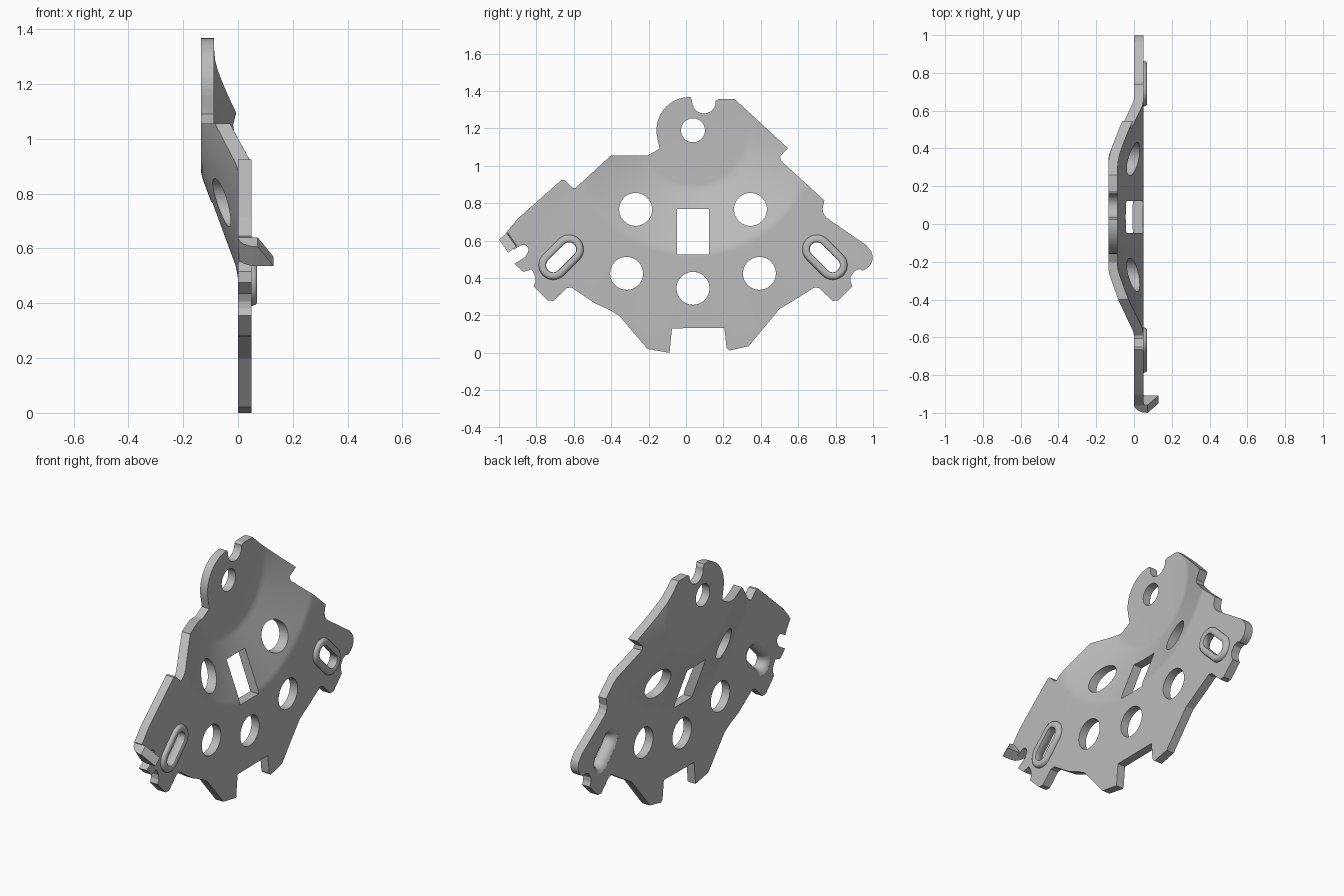
import bpy, bmesh, math
from mathutils import Vector

if "Cube" in bpy.data.objects:
    bpy.data.objects.remove(bpy.data.objects["Cube"])

MID = 0.0375            # y of the plate's symmetry line
HUB = (MID, 1.19)       # centre of the dished area

steel = bpy.data.materials.new("grey steel")
steel.use_nodes = True
steel.diffuse_color = (0.5, 0.5, 0.5, 1)
steel.node_tree.nodes["Principled BSDF"].inputs["Base Color"].default_value = (0.5, 0.5, 0.5, 1)


def finish(bm, name):
    bmesh.ops.recalc_face_normals(bm, faces=bm.faces)
    mesh = bpy.data.meshes.new(name)
    bm.to_mesh(mesh)
    bm.free()
    mesh.materials.append(steel)
    obj = bpy.data.objects.new(name, mesh)
    bpy.context.collection.objects.link(obj)
    return obj


def activate(obj):
    bpy.ops.object.select_all(action="DESELECT")
    obj.select_set(True)
    bpy.context.view_layer.objects.active = obj


def smooth(obj, degrees):
    activate(obj)
    bpy.ops.object.shade_smooth_by_angle(angle=math.radians(degrees))


def add_prism(bm, points, x0=-0.5, x1=0.5):
    """Extrude a (y, z) outline along x."""
    face = bm.faces.new([bm.verts.new((x0, y, z)) for y, z in points])
    moved = bmesh.ops.extrude_face_region(bm, geom=[face])["geom"]
    bmesh.ops.translate(bm, vec=(x1 - x0, 0, 0),
                        verts=[v for v in moved if isinstance(v, bmesh.types.BMVert)])


def arc(cy, cz, r, start, end, steps):
    angles = [math.radians(start + (end - start) * i / steps) for i in range(steps + 1)]
    return [(cy + r * math.cos(a), cz + r * math.sin(a)) for a in angles]


def circle(cy, cz, r):
    return arc(cy, cz, r, 0, 360, 48)[:-1]


def stadium(cy, cz, r, half, tilt):
    dy, dz = half * math.cos(math.radians(tilt)), half * math.sin(math.radians(tilt))
    return (arc(cy + dy, cz + dz, r, tilt - 90, tilt + 90, 16)
            + arc(cy - dy, cz - dz, r, tilt + 90, tilt + 270, 16))


def boolean(obj, cutter, operation):
    cutter.hide_render = True
    mod = obj.modifiers.new(operation.lower(), "BOOLEAN")
    mod.operation, mod.object, mod.solver = operation, cutter, "EXACT"
    activate(obj)
    bpy.ops.object.modifier_apply(modifier=mod.name)
    bpy.data.objects.remove(cutter)


# Dished sheet: a revolved section with softened bends
front = [(0, -.087), (.29, -.087), (.315, -.083), (.34, -.075),
         (.635, .04), (.655, .046), (.68, .05), (1.5, .05)]
back = [(0, -.135), (.31, -.135), (.33, -.131), (.35, -.124),
        (.655, -.01), (.675, -.004), (.70, 0), (1.5, 0)]
bm = bmesh.new()
ring = [bm.verts.new((x, HUB[0], HUB[1] + r)) for r, x in front + back[::-1]]
edges = [bm.edges.new(pair) for pair in zip(ring, ring[1:])]
bmesh.ops.spin(bm, geom=ring + edges, cent=(0, *HUB), axis=(1, 0, 0),
               angle=math.tau, steps=120, use_duplicate=False)
bmesh.ops.remove_doubles(bm, verts=bm.verts, dist=1e-4)
plate = finish(bm, "bracket_plate")

# Outer contour of the plate, clockwise from the folded tip
shoulder = [(-.96, .645), (-.9, .717), (-.665, .925), (-.65, .925), (-.605, .88), (-.59, .882),
            (-.4, 1.056), (-.205, 1.056), (-.142, 1.09), (-.145, 1.11)]
lobe = arc(.02, 1.19, .178, 190, 94, 14) + [(.025, 1.367)]
notch = arc(.096, 1.343, .063, 175, 365, 16)
right_side = [(.174, 1.357), (.26, 1.357), (.545, 1.094), (.503, 1.05), (.507, 1.027),
              (.74, .815), (.73, .77), (.735, .745), (.751, .722), (.965, .575)]
right_tip = arc(.928, .51, .07, 50, -60, 8) + [(.945, .44), (.928, .449), (.9, .437)]
foot = [(.88, .406), (.88, .38), (.89, .355), (.815, .28), (.783, .278),
        (.714, .346), (.687, .35)]
right_leg = [(.58, .283), (.5, .235), (.334, .035), (.233, .013), (.217, .027), (.205, .134)]
left_leg = [(-.075, .131), (-.088, .0), (-.206, .021), (-.356, .198), (-.4, .225), (-.49, .267)]
left_foot = [(2 * MID - y, z) for y, z in reversed(foot)]
left_hook = [(-.826, .447), (-.87, .433), (-.917, .476), (-.855, .515)]
hook_slot = arc(-.87, .55, .028, -50, 130, 8) + [(-.92, .553)]
bm = bmesh.new()
add_prism(bm, shoulder + lobe + notch + right_side + right_tip + foot + right_leg
          + left_leg + left_foot + left_hook + hook_slot)
boolean(plate, finish(bm, "contour_cutter"), "INTERSECT")

# Holes, mirrored about the symmetry line
SLOT_OFFSET, SLOT_Z, SLOT_HALF = .705, .511, .06
bm = bmesh.new()
add_prism(bm, circle(*HUB, .064))
add_prism(bm, circle(MID, .345, .088))
add_prism(bm, [(-.048, .527), (.123, .527), (.123, .77), (-.048, .77)])
for side in (-1, 1):
    add_prism(bm, circle(MID + side * .355, .425, .088))
    add_prism(bm, circle(MID + side * .307, .767, .088))
    add_prism(bm, stadium(MID + side * SLOT_OFFSET, SLOT_Z, .07, SLOT_HALF, -45 * side))
boolean(plate, finish(bm, "hole_cutter"), "DIFFERENCE")
smooth(plate, 15)
plate.modifiers.new("even_shading", "WEIGHTED_NORMAL").keep_sharp = True

# Raised rims drawn out around the two slots
section = [(.078, .04), (.078, .052), (.074, .064), (.066, .07), (.046, .07), (.04, .066),
           (.038, .058), (.038, .04), (.043, .022), (.054, .008), (.071, 0), (.074, .02)]
for side, label in ((-1, "right"), (1, "left")):
    bm = bmesh.new()
    loops = [[bm.verts.new((x, y, z)) for y, z in
              stadium(MID + side * SLOT_OFFSET, SLOT_Z, r, SLOT_HALF, -45 * side)]
             for r, x in section]
    for i, a in enumerate(loops):
        b = loops[i - 1]
        for j in range(len(a)):
            bm.faces.new((a[j - 1], a[j], b[j], b[j - 1]))
    smooth(finish(bm, label + "_slot_rim"), 40)

# Folded tab: a bent strip swept along the tip edge, higher at its lower end
upper, lower = Vector((-1.0, .606)), Vector((-.95, .535))
inward = Vector((.042, .034))
bend = [(1.15, 0), (.9, 0), (.6, .006), (.3, .02), (.08, .042), (0, .07), (0, 1),
        (1, 1), (1, .06), (1.15, .045)]
bm = bmesh.new()
ends = []
for corner, top in ((upper, .072), (lower, .13)):
    row = []
    for s, x in bend:
        p = corner + inward * s
        row.append(bm.verts.new((top if x == 1 else min(x, top - .004), p.x, p.y)))
    ends.append(row)
    bm.faces.new(row)
for i in range(len(bend)):
    bm.faces.new((ends[0][i - 1], ends[0][i], ends[1][i], ends[1][i - 1]))
smooth(finish(bm, "folded_tab"), 30)
